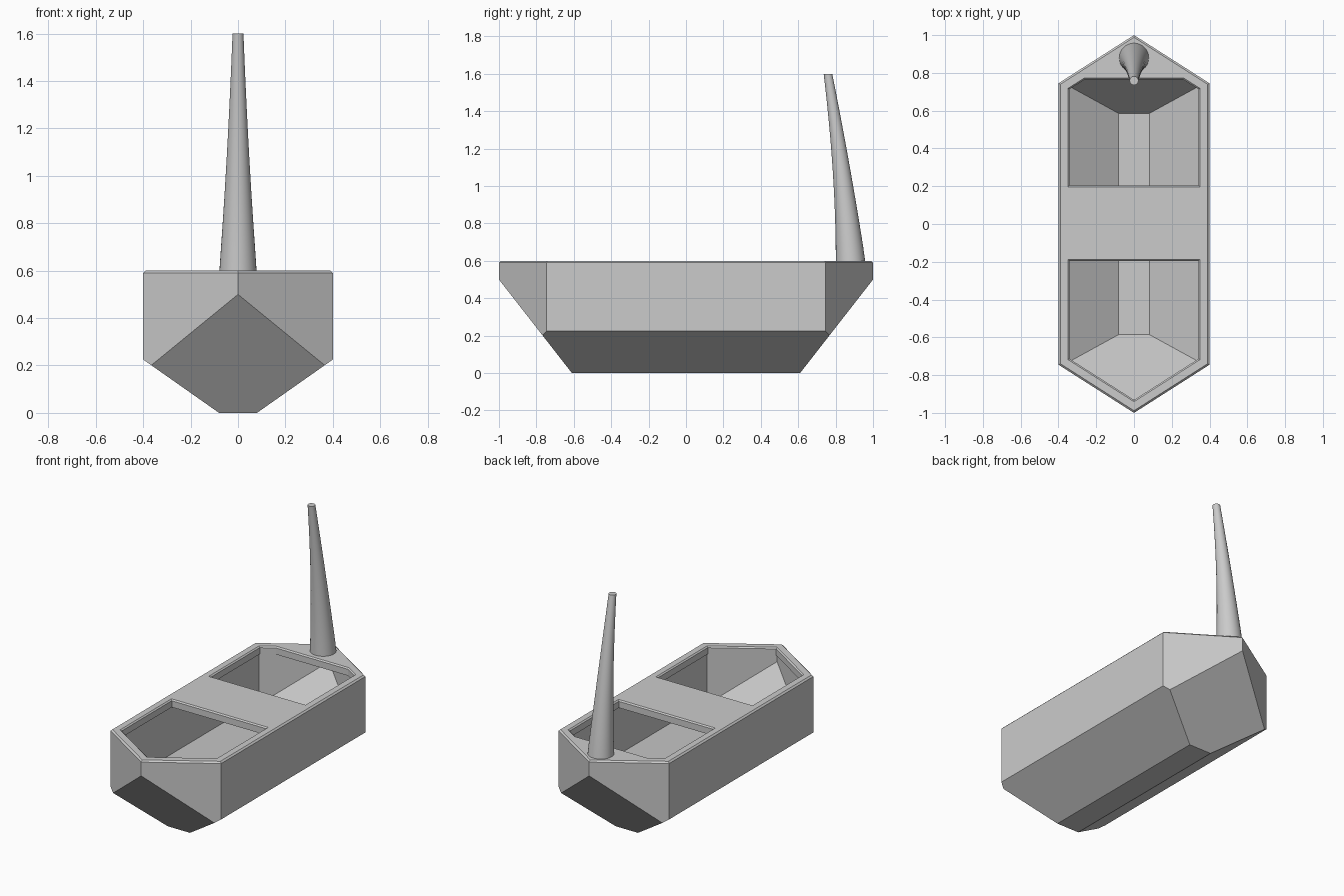
import bpy, bmesh, math
from mathutils import Vector

if "Cube" in bpy.data.objects:
    bpy.data.objects.remove(bpy.data.objects["Cube"], do_unlink=True)

grey = bpy.data.materials.new("plain grey")
grey.use_nodes = True
grey.diffuse_color = (0.6, 0.6, 0.6, 1)
grey.node_tree.nodes["Principled BSDF"].inputs["Base Color"].default_value = grey.diffuse_color

# Outline directions of the hull, each as (point, normal)
SIDE = (Vector((0.4, 0, 0)), Vector((1, 0, 0)))
BOW = (Vector((0, 1, 0)), Vector((0.255, 0.4, 0)).normalized())
CHINE = (Vector((0.08, 0, 0)), Vector((0.225, 0, -0.32)).normalized())
RAKE = (Vector((0, 0.61, 0)), Vector((0, 0.5, -0.39)).normalized())
UP = Vector((0, 0, 1))


def add_object(name, bm):
    bmesh.ops.recalc_face_normals(bm, faces=bm.faces)
    mesh = bpy.data.meshes.new(name)
    bm.to_mesh(mesh)
    bm.free()
    mesh.materials.append(grey)
    ob = bpy.data.objects.new(name, mesh)
    bpy.context.collection.objects.link(ob)
    return ob


def inset(plane, distance):
    point, normal = plane
    return point - normal * distance, normal


def mirrored(planes):
    """Repeat every plane on both sides and both ends."""
    out = set()
    for p, n in planes:
        for sx in (1, -1):
            for sy in (1, -1):
                out.add(((p.x * sx, p.y * sy, p.z), (n.x * sx, n.y * sy, n.z)))
    return [(Vector(p), Vector(n)) for p, n in sorted(out)]


def level(bottom, top):
    return [(UP * bottom, -UP), (UP * top, UP)]


def convex(name, planes):
    """Trim a large block by planes, keeping the inside."""
    bm = bmesh.new()
    bmesh.ops.create_cube(bm, size=4)
    for p, n in planes:
        res = bmesh.ops.bisect_plane(bm, geom=bm.verts[:] + bm.edges[:] + bm.faces[:],
                                     plane_co=p, plane_no=n, clear_outer=True, dist=1e-6)
        rim = [e for e in res["geom_cut"] if isinstance(e, bmesh.types.BMEdge) and e.is_boundary]
        if rim:
            bmesh.ops.edgeloop_fill(bm, edges=rim)
    bmesh.ops.remove_doubles(bm, verts=bm.verts, dist=1e-5)
    return add_object(name, bm)


def subtract(target, cutter):
    mod = target.modifiers.new("cut", "BOOLEAN")
    mod.operation = "DIFFERENCE"
    mod.solver = "EXACT"
    mod.object = cutter
    bpy.context.view_layer.objects.active = target
    bpy.ops.object.modifier_apply(modifier=mod.name)
    bpy.data.objects.remove(cutter, do_unlink=True)


# Hull with a narrow chamfer around its top edge
chamfers = [(p - n * 0.01 + UP * 0.6, (n + UP).normalized()) for p, n in (SIDE, BOW)]
hull = convex("hull", mirrored([SIDE, BOW, CHINE, RAKE] + chamfers) + level(0, 0.6))

# Hollow inside, running beneath the middle deck
hollow = mirrored([inset(SIDE, 0.05), inset(BOW, 0.05), inset(CHINE, 0.04), inset(RAKE, 0.05)])
subtract(hull, convex("hollow_cutter", hollow + level(0.05, 0.55)))

# Two deck openings, each a straight cut and a flared lip
for start, end in ((-1.2, -0.195), (0.205, 0.765)):
    walls = mirrored([inset(SIDE, 0.058), inset(BOW, 0.058)])
    walls += [(Vector((0, start, 0)), Vector((0, -1, 0))), (Vector((0, end, 0)), Vector((0, 1, 0)))]
    subtract(hull, convex("opening_cutter", walls + level(0.5, 0.65)))
    flare = [(p + UP * 0.592, (n - UP).normalized()) for p, n in walls]
    subtract(hull, convex("lip_cutter", flare + level(0.592, 0.62)))

# Tapered, gently curved mast: height, y centre, radius
base, bend, tip = Vector((0.6, 0.88, 0.079)), Vector((1.06, 0.845, 0.044)), Vector((1.6, 0.759, 0.023))
SIDES, RINGS = 32, 12
bm = bmesh.new()
rings = []
for i in range(RINGS + 1):
    t = i / RINGS
    z, y, r = base * (1 - t) ** 2 + bend * 2 * t * (1 - t) + tip * t * t
    z = z if i else z - 0.01
    angles = [math.tau * k / SIDES for k in range(SIDES)]
    rings.append([bm.verts.new((r * math.cos(a), y + r * math.sin(a), z)) for a in angles])
for low, high in zip(rings, rings[1:]):
    for k in range(SIDES):
        j = (k + 1) % SIDES
        bm.faces.new((low[k], low[j], high[j], high[k]))
bm.faces.new(rings[0][::-1])
bm.faces.new(rings[-1])
mast = add_object("mast", bm)
bpy.ops.object.select_all(action="DESELECT")
mast.select_set(True)
bpy.context.view_layer.objects.active = mast
bpy.ops.object.shade_smooth_by_angle(angle=math.radians(35))
